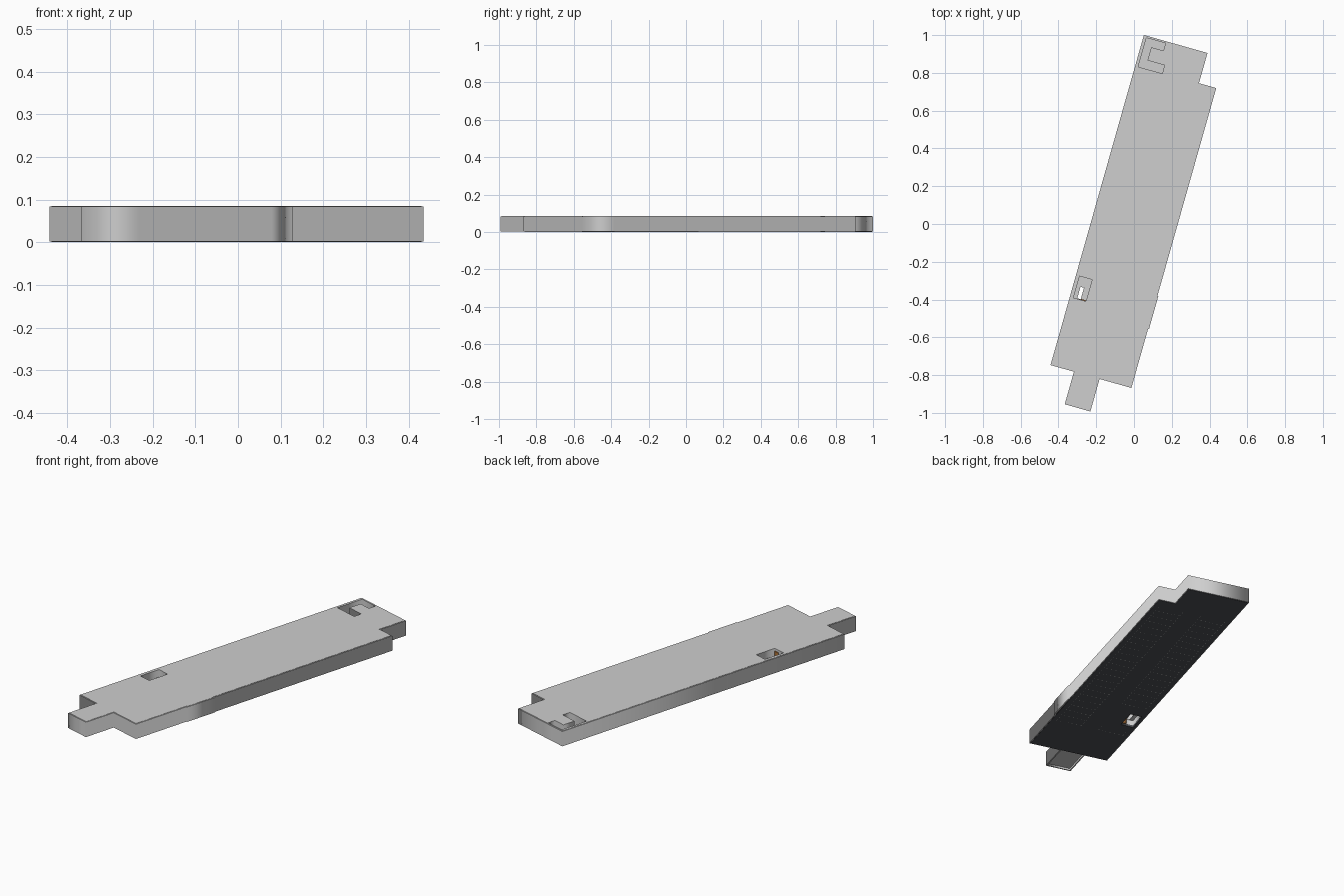
import bpy, bmesh, math

if "Cube" in bpy.data.objects:
    bpy.data.objects.remove(bpy.data.objects["Cube"])

ANG = math.radians(15.8)          # the building is turned on the plan
CA, SA = math.cos(ANG), math.sin(ANG)


def world(u, v):
    return (u * CA + v * SA, -u * SA + v * CA)


def material(name, rgb):
    m = bpy.data.materials.new(name)
    m.diffuse_color = (*rgb, 1)
    m.use_nodes = True
    m.node_tree.nodes["Principled BSDF"].inputs["Base Color"].default_value = m.diffuse_color
    return m


LIGHT = material("light grey", (0.62, 0.62, 0.62))
DARK = material("dark floor", (0.075, 0.08, 0.09))
BROWN = material("brown wood", (0.42, 0.17, 0.04))


def rect(u0, u1, v0, v1):
    return [(u0, v0), (u1, v0), (u1, v1), (u0, v1)]


def inset(pts, d):
    """Shrink a clockwise right-angled polygon by d."""
    out = []
    for i, (u, v) in enumerate(pts):
        for a, b in ((pts[i - 1], pts[i]), (pts[i], pts[(i + 1) % len(pts)])):
            du, dv = b[0] - a[0], b[1] - a[1]
            n = math.hypot(du, dv)
            u, v = u + d * dv / n, v - d * du / n
        out.append((u, v))
    return out


def prism(name, loops, z0, z1, mat):
    """Extrude a plan outline; further loops become holes."""
    cu = bpy.data.curves.new(name, 'CURVE')
    cu.dimensions = '2D'
    cu.fill_mode = 'BOTH'
    cu.extrude = (z1 - z0) / 2
    for pts in loops:
        s = cu.splines.new('POLY')
        s.points.add(len(pts) - 1)
        for p, q in zip(s.points, pts):
            p.co = (*world(*q), 0, 1)
        s.use_cyclic_u = True
    cu.materials.append(mat)
    ob = bpy.data.objects.new(name, cu)
    ob.location.z = (z0 + z1) / 2
    bpy.context.collection.objects.link(ob)
    bpy.ops.object.select_all(action='DESELECT')
    ob.select_set(True)
    bpy.context.view_layer.objects.active = ob
    bpy.ops.object.convert(target='MESH')
    return ob


# Plan outlines (clockwise, building axes)
east_side = [(.223, .811), (.223, -.332), (.228, -.332), (.228, -.514),
             (.223, -.514), (.223, -.839)]
north = [(-.222, .977), (.128, .977), (.128, .811)]
annex = [(.048, -.839), (.048, -1.018), (-.093, -1.018), (-.093, -.839)]
outline = north + east_side + annex + [(-.222, -.839)]
hall = north + [(.223, .811), (.223, -.839), (-.222, -.839)]
stair_well = [(-.205, .966), (-.205, .807), (-.073, .807), (-.073, .853),
              (-.167, .853), (-.167, .925), (-.1, .925), (-.1, .966)]
court = rect(-.202, -.133, -.463, -.344)

# Walls with the solid roof block, and the wall skirt down to the ground
prism("walls", [outline, stair_well, court], .012, .0835, LIGHT)
prism("roof", [inset(outline, .004), stair_well, court], .083, .085, LIGHT)
prism("wall_skirt", [outline, inset(outline, .007)], .002, .012, LIGHT)

# Dark ground slab, open under the courtyard
prism("ground_slab", [inset(hall, .004), court], .0004, .012, DARK)

# Floors inside the two roof openings
prism("stair_floor", [rect(-.21, -.07, .80, .97)], .011, .0145, LIGHT)
prism("court_floor", [court, rect(-.182, -.163, -.460, -.397)], .04, .044, LIGHT)

# Door in the south wall of the courtyard
prism("court_door", [rect(-.162, -.135, -.463, -.458)], .012, .072, BROWN)

# Dashed room marks on the underside, either side of a central corridor
bm = bmesh.new()


def dash(u, v, du, dv):
    bm.faces.new([bm.verts.new((*world(a, b), 0))
                  for a, b in reversed(rect(u, u + du, v, v + dv))])


for u0, u1 in ((-.19, -.05), (.05, .19)):
    for k in range(22):
        v = -.56 + k * .06
        if (u0 < 0 and -.53 < v < -.28) or (u0 > 0 and v > .78):
            continue
        for j in range(6):
            dash(u0 + j * (u1 - u0) / 6, v, .009, .0025)
        for j in range(2):
            dash(u0, v + j * .03, .0025, .009)
            dash(u1, v + j * .03, .0025, .009)
me = bpy.data.meshes.new("room_marks")
bm.to_mesh(me)
bm.free()
me.materials.append(LIGHT)
bpy.context.collection.objects.link(bpy.data.objects.new("room_marks", me))
